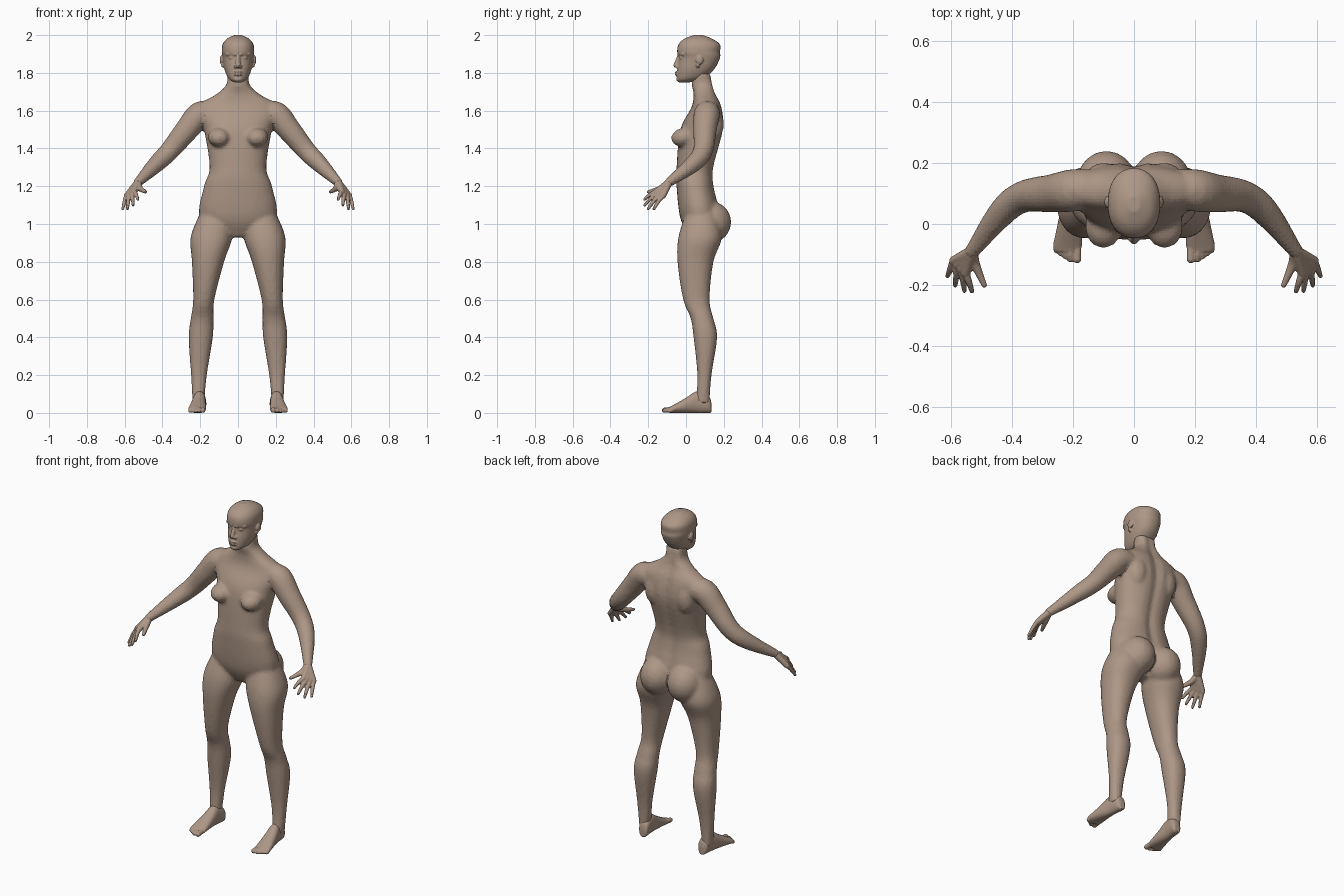
import bpy, bmesh, math
from mathutils import Vector, Matrix

if "Cube" in bpy.data.objects:
    bpy.data.objects.remove(bpy.data.objects["Cube"])

skin = bpy.data.materials.new("warm beige skin")
skin.use_nodes = True
colour = (.42, .31, .24, 1)
skin.diffuse_color = colour
skin.node_tree.nodes["Principled BSDF"].inputs["Base Color"].default_value = colour


def spline(keys, steps=5):
    """Smooth interpolation through tuples of numbers."""
    keys = [Vector(key) for key in keys]
    last = len(keys) - 1
    points = []
    for index in range(last):
        start, end = keys[index], keys[index + 1]
        leave = (end - keys[max(index - 1, 0)]) / 2
        arrive = (keys[min(index + 2, last)] - start) / 2
        for step in range(steps):
            t = step / steps
            ease = t * t * (3 - 2 * t)
            points.append(start.lerp(end, ease) + leave * t * (1 - t) ** 2 - arrive * t * t * (1 - t))
    return points + [keys[last]]


def circle(sides):
    angles = [math.tau * side / sides for side in range(sides)]
    return [(math.cos(angle), math.sin(angle)) for angle in angles]


def bridge_rings(shape, rings):
    """Join successive rings of points with quads and cap both ends."""
    loops = [[shape.verts.new(point) for point in ring] for ring in rings]
    for lower, upper in zip(loops, loops[1:]):
        for side in range(len(lower)):
            shape.faces.new((lower[side - 1], lower[side], upper[side], upper[side - 1]))
    shape.faces.new(loops[0][::-1])
    shape.faces.new(loops[-1])


def loft(shape, sections, upright=True, furrow=0):
    """Sections are (position, centre x, half width, lowest depth, highest depth)."""
    rings = []
    for position, centre, half, low, high in spline(sections):
        ring = []
        for across, along in circle(32):
            x = centre + half * math.copysign(abs(across) ** .9, across)
            depth = (low + high) / 2 + (high - low) / 2 * math.copysign(abs(along) ** .9, along)
            if along > 0:
                depth -= furrow * math.exp(-(x / .03) ** 2)
            ring.append((x, depth, position) if upright else (x, position, depth))
        rings.append(ring)
    bridge_rings(shape, rings)


def blob(shape, centre, radii, tilt=0):
    place = Matrix.Translation(centre) @ Matrix.Rotation(tilt, 4, "X") @ Matrix.Diagonal((*radii, 1))
    bmesh.ops.create_uvsphere(shape, u_segments=20, v_segments=12, radius=1, matrix=place)


def tube(shape, keys):
    """Round limb along (x, y, z, radius) keys with rounded ends."""
    points = spline(keys)
    rings = []
    for index, point in enumerate(points):
        before, after = points[max(index - 1, 0)], points[min(index + 1, len(points) - 1)]
        turn = (after - before).to_3d().to_track_quat("Z", "Y")
        rings.append([point.to_3d() + turn @ Vector((across, along, 0)) * point.w
                      for across, along in circle(16)])
    bridge_rings(shape, rings)
    for end in (points[0], points[-1]):
        blob(shape, end.to_3d(), [end.w] * 3)


def finish(name, shape, voxel, smoothing):
    """Mirror to the right side, then fuse the forms into one surface."""
    bmesh.ops.recalc_face_normals(shape, faces=shape.faces)
    mesh = bpy.data.meshes.new(name)
    shape.to_mesh(mesh)
    shape.free()
    mesh.materials.append(skin)
    part = bpy.data.objects.new(name, mesh)
    bpy.context.collection.objects.link(part)
    mirror = part.modifiers.new("mirror", "MIRROR")
    mirror.use_mirror_merge = False
    fuse = part.modifiers.new("fuse", "REMESH")
    fuse.mode = "VOXEL"
    fuse.voxel_size = voxel
    relax = part.modifiers.new("relax", "SMOOTH")
    relax.iterations = smoothing


# Torso from pelvis to neck: height, half width, front, back
body = bmesh.new()
torso = [(.93, .04, .02, .11), (1.03, .2, -.03, .18), (1.2, .18, -.05, .15), (1.3, .15, -.05, .15),
         (1.5, .18, -.03, .2), (1.62, .21, .03, .19), (1.69, .11, .04, .16), (1.74, .06, .03, .15),
         (1.8, .06, .04, .14)]
loft(body, [(height, 0, half, front, back) for height, half, front, back in torso], furrow=.015)

# Chest, buttock and shoulder blade
blob(body, (.1, -.01, 1.46), (.06, .07, .05), tilt=.2)
blob(body, (.09, .13, 1.01), (.1, .11, .11))
blob(body, (.1, .15, 1.53), (.06, .05, .09))

# Leg: the centre line bows outward towards the ankle
leg = [(1.06, .08, 0, .16), (.93, .11, -.04, .19), (.8, .085, -.045, .145), (.6, .056, -.015, .125),
       (.5, .06, .025, .145), (.4, .064, .04, .165), (.2, .042, .06, .135), (.05, .03, .05, .125)]
loft(body, [(height, .21 - .08 * height ** 2, half, front, back) for height, half, front, back in leg])

# Arm
wrist = Vector((.53, -.09, 1.22))
tube(body, [(.13, .12, 1.58, .06), (.2, .11, 1.58, .07), (.27, .1, 1.5, .063), (.36, .09, 1.39, .053),
            (.43, .04, 1.32, .046), (*wrist, .025)])
finish("body", body, voxel=.011, smoothing=4)

# Skull and jaw
head = bmesh.new()
skull = [(1.75, .02, -.04, .02), (1.77, .05, -.048, .09), (1.82, .072, -.046, .15), (1.88, .082, -.038, .18),
         (1.91, .086, -.047, .18), (1.95, .082, -.04, .18), (1.98, .06, -.01, .14), (2, .02, .04, .09)]
loft(head, [(height, 0, half, front, back) for height, half, front, back in skull])

# Nose, lips, chin, eye, brow and ear
tube(head, [(0, -.036, 1.89, .01), (0, -.054, 1.84, .013)])
blob(head, (.013, -.044, 1.833), (.01, .013, .01))
for height in (1.803, 1.79):
    blob(head, (0, -.045, height), (.024, .014, .006))
blob(head, (0, -.037, 1.767), (.025, .015, .013))
blob(head, (.033, -.02, 1.88), (.017, .016, .01))
tube(head, [(.013, -.038, 1.9, .01), (.056, -.015, 1.9, .01)])
blob(head, (.087, .072, 1.868), (.01, .02, .024), tilt=.2)
blob(head, (.08, .062, 1.842), (.01, .01, .015), tilt=.2)
finish("head", head, voxel=.0045, smoothing=3)

# Hand: the palm fans out from the wrist, the middle fingers are longest
hand = bmesh.new()
index_knuckle, little_knuckle = Vector((.55, -.16, 1.17)), Vector((.59, -.12, 1.15))
index_tip, little_tip = Vector((.53, -.22, 1.13)), Vector((.61, -.17, 1.08))
for finger in range(4):
    share = finger / 3
    knuckle = index_knuckle.lerp(little_knuckle, share)
    reach = index_tip.lerp(little_tip, share) - knuckle
    reach *= 1 + .3 * math.sin(math.pi * share)
    bend = knuckle + reach / 2 + Vector((0, 0, .006))
    tube(hand, [(*wrist, .02), (*knuckle, .015)])
    tube(hand, [(*knuckle, .013), (*bend, .011), (*(knuckle + reach), .008)])
tube(hand, [(*wrist, .02), (.52, -.13, 1.19, .016), (.49, -.2, 1.17, .009)])
finish("hands", hand, voxel=.0045, smoothing=2)

# Foot: distance behind the centre, half width, top
foot = bmesh.new()
sole = [(.135, .015, .05), (.12, .03, .09), (.06, .033, .115), (0, .04, .08), (-.07, .047, .04), (-.09, .04, .03)]
loft(foot, [(behind, .21 - .1 * behind, half, 0, top) for behind, half, top in sole], upright=False)

# Big toe, then the smaller toes stepping back
tube(foot, [(.187, -.06, .02, .014), (.186, -.115, .014, .014)])
for toe in range(4):
    x, tip = .208 + .015 * toe, -.115 + .01 * toe
    tube(foot, [(x, -.06, .022, .011), (x, tip + .02, .02, .01), (x, tip, .011, .011)])
finish("feet", foot, voxel=.0045, smoothing=2)
